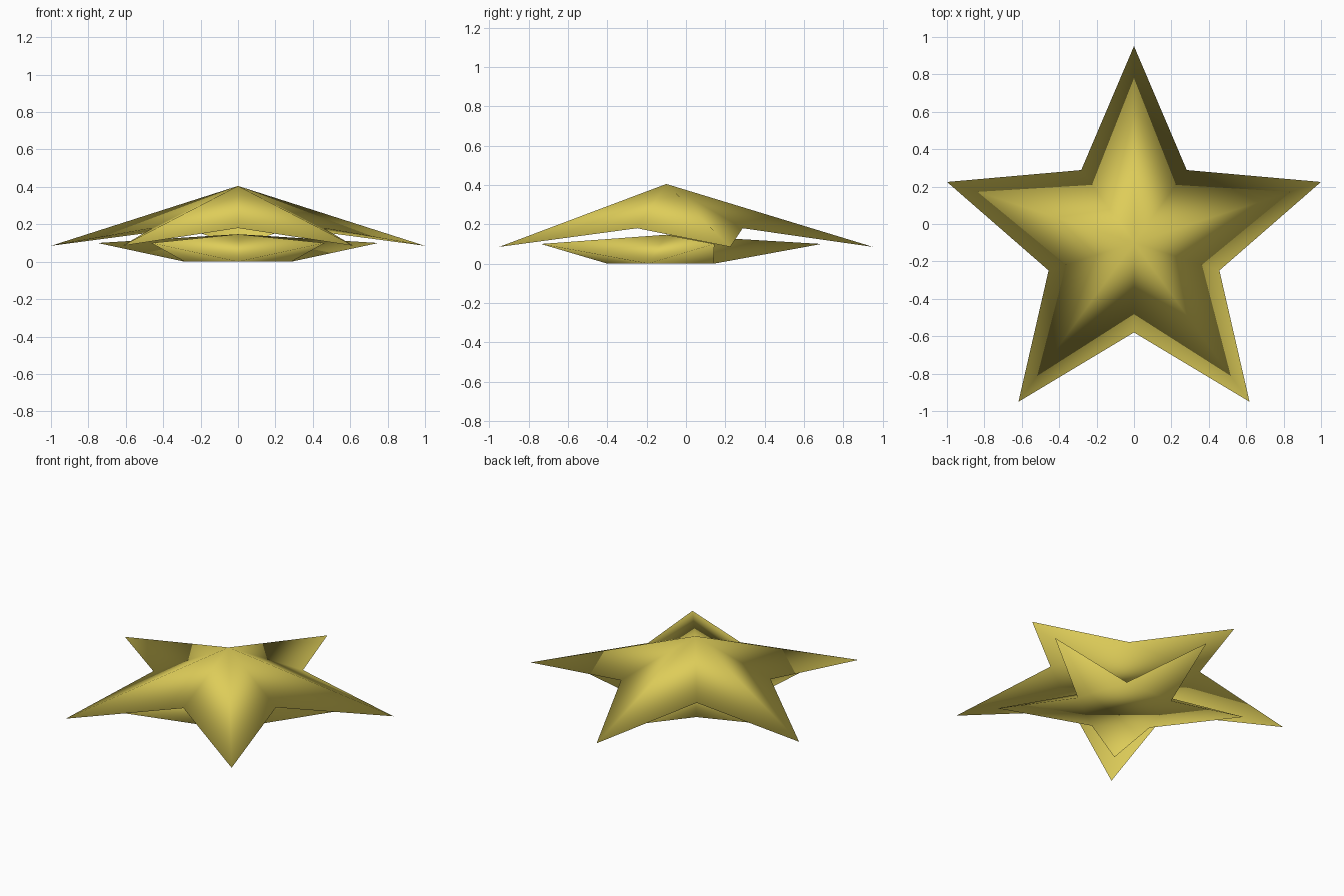
import bpy, bmesh
from math import sin, cos, pi

cube = bpy.data.objects.get("Cube")
if cube:
    bpy.data.objects.remove(cube, do_unlink=True)

CENTRE_Y = -0.1
POINTS = 5

gold = bpy.data.materials.new("gold_yellow")
gold.use_nodes = True
gold.diffuse_color = (0.73, 0.61, 0.10, 1)
gold.node_tree.nodes["Principled BSDF"].inputs["Base Color"].default_value = gold.diffuse_color


def make_star(name, tip_r, tip_z, notch_r, notch_z, apex_z):
    """Closed five-pointed star: peaked top, pentagon and arm triangles below."""
    bm = bmesh.new()

    def ring(radius, z, turn):
        angles = [2 * pi * (i + turn) / POINTS for i in range(POINTS)]
        return [bm.verts.new((radius * sin(a), CENTRE_Y + radius * cos(a), z)) for a in angles]

    tips = ring(tip_r, tip_z, 0)
    notches = ring(notch_r, notch_z, 0.5)
    apex = bm.verts.new((0, CENTRE_Y, apex_z))
    for i in range(POINTS):
        before, after = notches[i - 1], notches[i]
        # Two sloping top faces and one underside face for each arm
        bm.faces.new((apex, tips[i], before))
        bm.faces.new((apex, after, tips[i]))
        bm.faces.new((tips[i], after, before))
    bm.faces.new(notches)
    bmesh.ops.recalc_face_normals(bm, faces=bm.faces)
    for face in bm.faces:
        face.smooth = True

    mesh = bpy.data.meshes.new(name)
    bm.to_mesh(mesh)
    bm.free()
    mesh.materials.append(gold)
    star = bpy.data.objects.new(name, mesh)
    bpy.context.collection.objects.link(star)
    return star


# Large star on top, smaller upturned star beneath it
make_star("upper_star", 1.051, 0.085, 0.48, 0.18, 0.405)
make_star("lower_star", 0.789, 0.10, 0.30, 0.0, 0.147)
